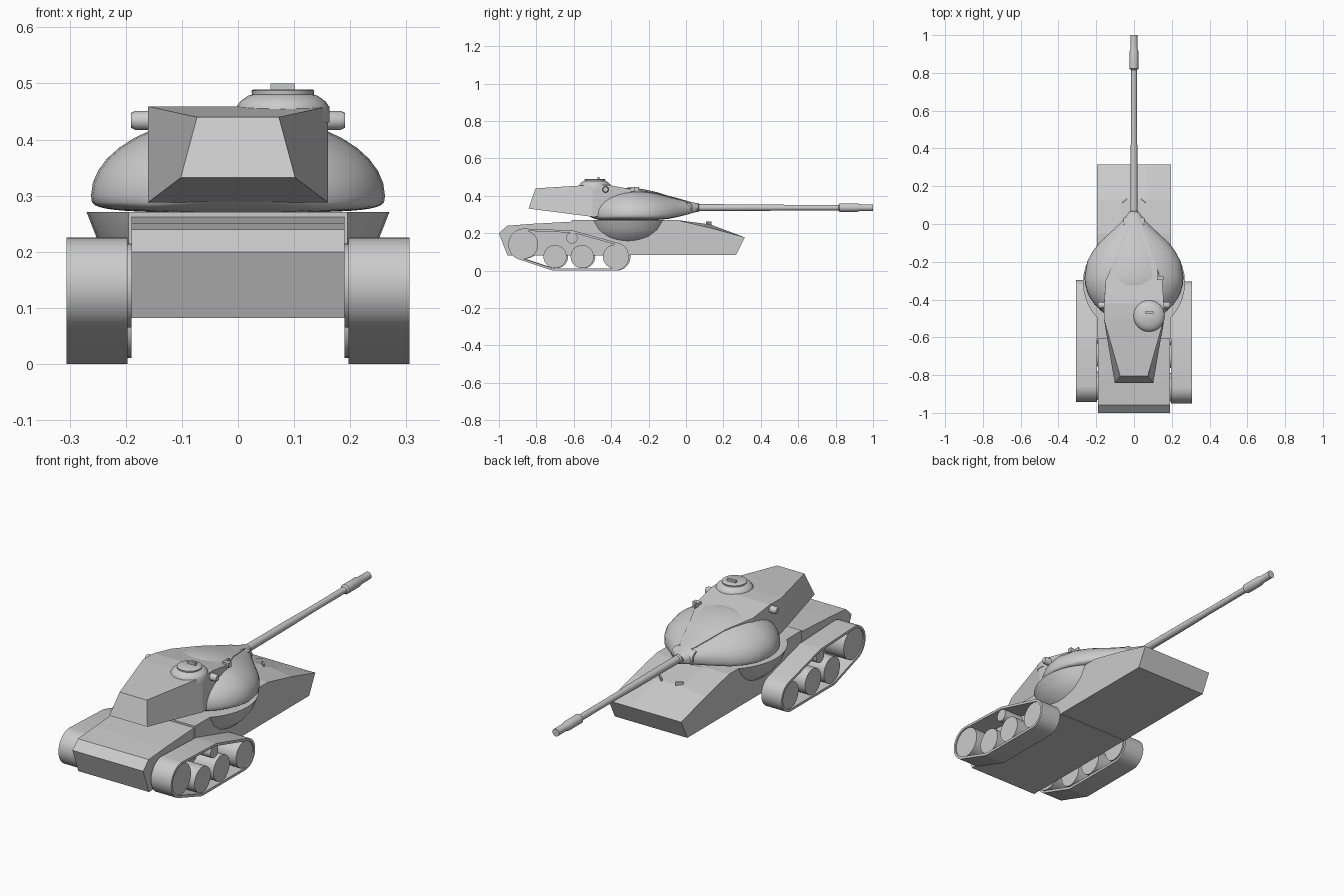
import bpy, bmesh
from math import sin, cos, pi, sqrt, radians
from mathutils import Matrix, Vector

if "Cube" in bpy.data.objects:
    bpy.data.objects.remove(bpy.data.objects["Cube"])


def make(name, verts, faces, smooth=None):
    me = bpy.data.meshes.new(name)
    me.from_pydata([tuple(v) for v in verts], [], faces)
    bm = bmesh.new()
    bm.from_mesh(me)
    bmesh.ops.recalc_face_normals(bm, faces=bm.faces)
    bm.to_mesh(me)
    bm.free()
    ob = bpy.data.objects.new(name, me)
    bpy.context.collection.objects.link(ob)
    if smooth:
        bpy.ops.object.select_all(action='DESELECT')
        ob.select_set(True)
        bpy.context.view_layer.objects.active = ob
        bpy.ops.object.shade_smooth_by_angle(angle=radians(smooth))
    return ob


def loft(name, rings, smooth=None, caps=True, loop=False):
    n, m = len(rings[0]), len(rings)
    verts = [v for r in rings for v in r]
    faces = [(i * n + j, i * n + (j + 1) % n,
              (i + 1) % m * n + (j + 1) % n, (i + 1) % m * n + j)
             for i in range(m if loop else m - 1) for j in range(n)]
    if caps and not loop:
        faces += [tuple(range(n)), tuple(range((m - 1) * n, m * n))]
    return make(name, verts, faces, smooth)


def lathe(name, profile, origin, axis='Z', n=32, smooth=35):
    # profile holds (radius, distance along axis)
    o = Vector(origin)
    put = {'X': lambda a, b, h: (h, a, b), 'Y': lambda a, b, h: (a, h, b),
           'Z': lambda a, b, h: (a, b, h)}[axis]
    rings = [[o + Vector(put(r * cos(2 * pi * k / n), r * sin(2 * pi * k / n), h))
              for k in range(n)] for r, h in profile]
    return loft(name, rings, smooth)


def box(name, c, s, rot=0, tilt=0):
    m = Matrix.Translation(c) @ Matrix.Rotation(rot, 4, 'Z') @ Matrix.Rotation(tilt, 4, 'X')
    rings = [[m @ Vector((x * s[0] / 2, y * s[1] / 2, z * s[2] / 2))
              for x, y in ((-1, -1), (1, -1), (1, 1), (-1, 1))] for z in (-1, 1)]
    return loft(name, rings)


# Hull: rear engine section, and front section with a raised glacis centre
rear = [(-1.0, .20), (-.957, .24), (-.83, .25), (-.61, .262), (-.3, .262),
        (-.3, .082), (-.955, .082)]
loft("rear_hull", [[(x, y, z) for y, z in rear] for x in (-.19, .19)])


def bow(x, peak):
    return [(x, y, z) for y, z in ((-.61, .271), (-.05, .271), (.13, peak), (.315, .178),
                                   (.268, .084), (-.61, .084))]


loft("front_hull", [bow(-.195, .229), bow(-.07, .247), bow(.07, .247), bow(.195, .229)])

# Cast bulge carrying the turret ring
lathe("turret_ring_bulge", [(.16, .135), (.19, .155), (.222, .182), (.25, .22), (.27, .271)],
      (0, -.31, 0), n=40)

# Turret dome: ellipsoid at the back, teardrop nose at the front
YC = -.28
stations = []  # y, half width, centre z, rise, drop
for i in range(1, 10):
    a = pi / 2 * i / 9
    s = sin(a)
    stations.append((YC - .24 * cos(a), .262 * s, .30, .145 * s, .03 * min(1, s * 1.5)))
stations += [(-.20, .248, .30, .13, .03), (-.15, .222, .302, .116, .03),
             (-.10, .185, .306, .096, .03), (-.05, .130, .314, .075, .028),
             (0, .078, .325, .05, .027), (.03, .05, .332, .035, .025),
             (.06, .028, .337, .022, .022)]


def section(y, w, zc, up, down, n=40):
    out = []
    for k in range(n):
        c, s = cos(2 * pi * k / n), sin(2 * pi * k / n)
        if s >= 0:
            out.append((w * c, y, zc + up * s))
        else:  # squarer underside
            out.append((w * (1 if c > 0 else -1) * sqrt(abs(c)), y, zc - down * sqrt(-s)))
    return out


loft("turret_dome", [section(*s) for s in stations], 40)

# Bustle and sloping roof
roof = [((-.805, .44, .073), (-.842, .332, .102)),
        ((-.50, .459, .16), (-.50, .288, .16)),
        ((-.42, .459, .158), (-.40, .29, .158)),
        ((-.30, .437, .150), (-.30, .30, .15)),
        ((-.17, .416, .095), (-.17, .31, .09)),
        ((-.01, .375, .04), (-.01, .32, .035))]
loft("turret_bustle_roof",
     [[(-t[2], t[0], t[1]), (t[2], t[0], t[1]), (b[2], b[0], b[1]), (-b[2], b[0], b[1])]
      for t, b in roof])

# Commander's cupola with hatch handle
lathe("cupola", [(.083, .43), (.083, .458), (.076, .468), (.062, .478), (.055, .48),
                 (.056, .487), (.053, .489)], (.08, -.487, 0))
box("hatch_handle", (.08, -.468, .493), (.044, .012, .014))

# Rangefinder tube ends
for s in (-1, 1):
    lathe("rangefinder_end", [(.017, s * .10), (.017, s * .183), (.013, s * .191)],
          (0, -.43, .434), 'X', 20)

# Roof bracket
box("roof_bracket", (.14, -.285, .435), (.034, .022, .022))
box("roof_bracket_arm", (.127, -.27, .438), (.008, .04, .018))

# Gun mantlet and barrel
lathe("mantlet", [(.026, -.056), (.03, -.05), (.03, .05), (.026, .056)], (0, .005, .337), 'X', 20)
box("mantlet_cover", (0, -.02, .372), (.076, .042, .012), tilt=-.25)
lathe("gun_barrel", [(.026, 0), (.024, .065), (.0185, .07), (.0175, .40), (.015, .55),
                     (.015, .815), (.023, .822), (.023, .915), (.018, .93), (.018, 1.0)],
      (0, 0, .337), 'Y', 20)

# Headlight guards on the glacis
for s in (-1, 1):
    box("light_guard", (s * .05, .122, .252), (.034, .007, .02), rot=-s * .75)

# Tracks: a band wrapped around the wheel circles
wheels = [("drive_wheel", -.865, .14, .075), ("road_wheel", -.70, .075, .062),
          ("road_wheel", -.555, .075, .062), ("road_wheel", -.38, .075, .064),
          ("return_roller", -.61, .175, .03)]
N = 64
for side, dy in ((-1, .008), (1, 0)):
    outer, inner = [], []
    for k in range(N):
        d = (cos(2 * pi * k / N), sin(2 * pi * k / N))
        _, y, z, r = max(wheels, key=lambda w: w[1] * d[0] + w[2] * d[1] + w[3])
        r = .075 if z < .1 else r + .01
        outer.append((y + dy + r * d[0], z + r * d[1]))
        inner.append((y + dy + (r - .012) * d[0], z + (r - .012) * d[1]))
    x0, x1 = side * .197, side * .306
    rings = [[(x, y, z) for y, z in loop] for x, loop in
             ((x0, outer), (x1, outer), (x1, inner), (x0, inner))]
    loft("track_band", rings, 30, loop=True)
    for name, y, z, r in wheels:
        lathe(name, [(r, side * .19), (r, side * .30)], (0, y + dy, z), 'X', 32)
